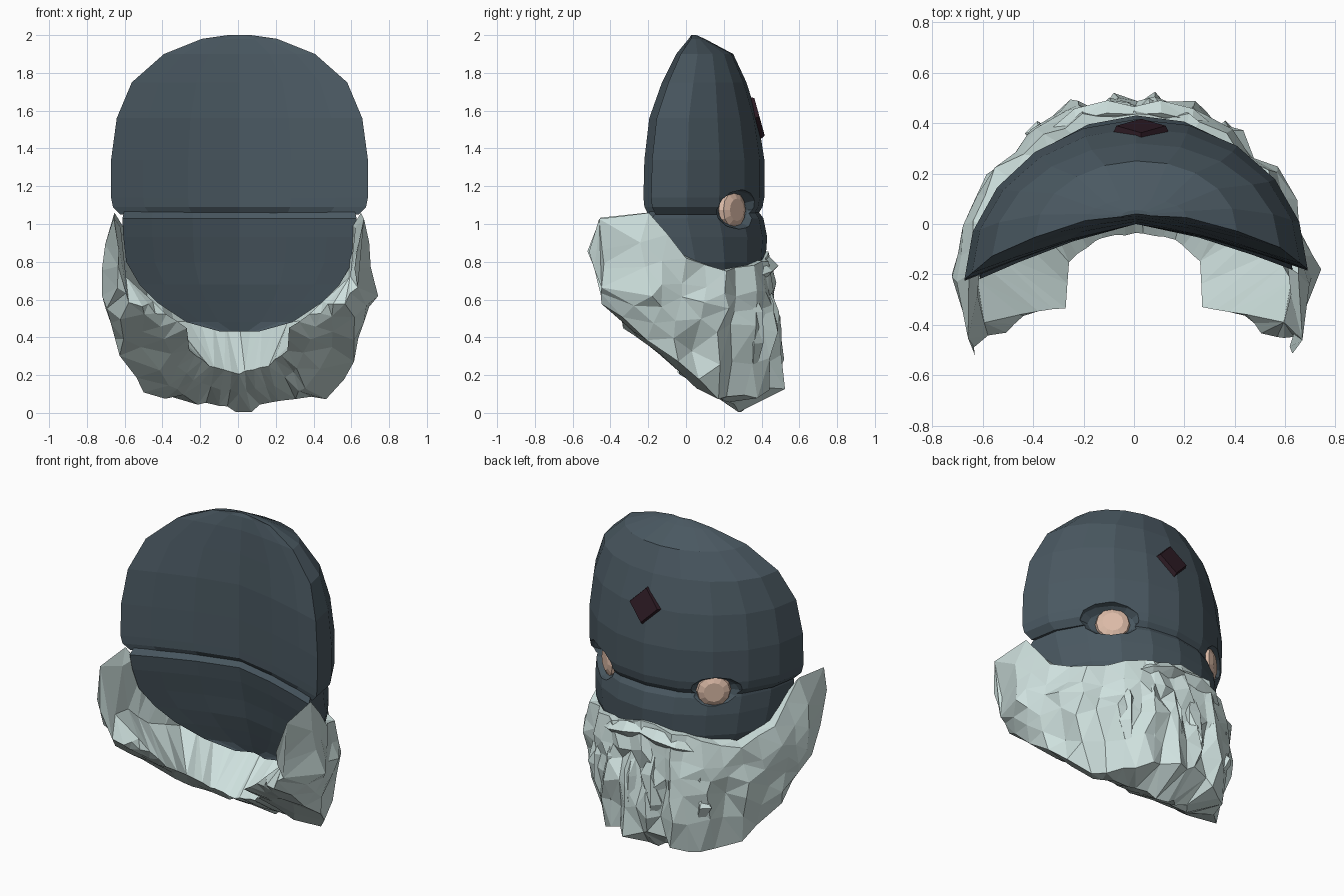
import bpy, bmesh, math, random
from mathutils import Vector, Matrix

random.seed(4)
if "Cube" in bpy.data.objects:
    bpy.data.objects.remove(bpy.data.objects["Cube"])


def material(name, rgb):
    mat = bpy.data.materials.new(name)
    mat.use_nodes = True
    mat.diffuse_color = (*rgb, 1)
    mat.node_tree.nodes["Principled BSDF"].inputs["Base Color"].default_value = (*rgb, 1)
    return mat


slate = material("slate blue", (0.068, 0.098, 0.12))
pale = material("pale grey hair", (0.62, 0.75, 0.73))
skin = material("warm beige", (0.72, 0.50, 0.39))
maroon = material("dark maroon", (0.027, 0.011, 0.018))


def finish(bm, name, mat):
    bmesh.ops.recalc_face_normals(bm, faces=bm.faces)
    mesh = bpy.data.meshes.new(name)
    bm.to_mesh(mesh)
    bm.free()
    mesh.materials.append(mat)
    obj = bpy.data.objects.new(name, mesh)
    bpy.context.collection.objects.link(obj)
    return obj


def loft(name, rings, mat, max_sides=4):
    """Skin a list of closed rings and cap both ends."""
    bm = bmesh.new()
    loops = [[bm.verts.new(p) for p in ring] for ring in rings]
    n = len(loops[0])
    for a, b in zip(loops, loops[1:]):
        for i in range(n):
            j = (i + 1) % n
            bm.faces.new((a[i], a[j], b[j], b[i]))
    for end in (loops[0], loops[-1]):
        bm.faces.new(end)
    bmesh.ops.triangulate(bm, faces=[f for f in bm.faces if len(f.verts) > max_sides])
    return finish(bm, name, mat)


# Curved shell section: elliptical outside, shallow hollow inside, slightly skewed
def shell_ring(z, half, rim, outer, inner, columns=10):
    ring = []
    for i in range(columns + 1):
        t = math.pi * (i / columns - 0.5)
        ring.append((half * math.sin(t), rim + (outer - rim) * math.cos(t), z))
    for s in (0.75, 0.4, 0, -0.4, -0.75):
        ring.append((half * s, inner + (rim - inner) * abs(s) ** 1.3, z))
    return [(x + 0.008, y + 0.03 * x, z) for x, y, z in ring]


# Rows give height, half width, rim depth, front depth, hollow depth
hood_rows = [
    (1.05, 0.63, -0.18, 0.38, 0.03), (1.09, 0.67, -0.2, 0.405, 0),
    (1.14, 0.68, -0.205, 0.415, 0), (1.34, 0.68, -0.2, 0.415, 0),
    (1.56, 0.65, -0.175, 0.38, 0), (1.75, 0.57, -0.11, 0.32, 0.01),
    (1.9, 0.40, -0.04, 0.25, 0.02), (1.98, 0.2, 0.02, 0.1, 0.03),
    (2.0, 0.06, 0.03, 0.055, 0.04)]
mask_rows = [
    (1.07, 0.61, -0.17, 0.38, 0.03), (1.03, 0.62, -0.2, 0.41, 0),
    (0.93, 0.615, -0.18, 0.43, 0.02), (0.8, 0.6, -0.14, 0.42, 0.05),
    (0.68, 0.53, -0.08, 0.39, 0.07), (0.58, 0.43, -0.02, 0.37, 0.1),
    (0.48, 0.28, 0.06, 0.34, 0.13), (0.43, 0.1, 0.11, 0.3, 0.15)]
shells = [loft("upper_hood", [shell_ring(*r) for r in hood_rows], slate),
          loft("lower_mask", [shell_ring(*r) for r in mask_rows], slate)]

# Beard sections from chin to rear tip: top edge, outside, underside, inner edge
chin = [(0, 0.34, 0.86), (0, 0.44, 0.85), (0, 0.46, 0.68), (0, 0.48, 0.45),
        (0, 0.51, 0.17), (0, 0.3, 0.01), (0, -0.03, 0.21)]
cheek = [(0.25, 0.3, 0.8), (0.27, 0.4, 0.8), (0.29, 0.43, 0.65), (0.31, 0.45, 0.45),
         (0.3, 0.42, 0.1), (0.23, 0.22, 0.05), (0.16, -0.06, 0.25)]
jaw = [(0.48, 0.17, 0.76), (0.53, 0.22, 0.74), (0.55, 0.21, 0.62), (0.57, 0.18, 0.45),
       (0.46, 0.15, 0.09), (0.38, 0.05, 0.14), (0.26, -0.15, 0.33)]
side = [(0.58, -0.02, 0.84), (0.63, 0, 0.83), (0.67, -0.02, 0.7), (0.66, -0.06, 0.5),
        (0.63, -0.06, 0.28), (0.5, -0.16, 0.34), (0.27, -0.33, 0.45)]
lobe = [(0.61, -0.17, 0.99), (0.66, -0.2, 1.06), (0.7, -0.24, 0.9), (0.73, -0.19, 0.62),
        (0.62, -0.34, 0.5), (0.5, -0.38, 0.52), (0.38, -0.35, 0.52)]
tip = [(0.62, -0.28, 0.98), (0.66, -0.46, 1.03), (0.62, -0.52, 0.86), (0.64, -0.45, 0.67),
       (0.56, -0.44, 0.58), (0.5, -0.43, 0.57), (0.45, -0.36, 0.59)]


def section(points):
    """Close a section with an inside point and split its long outer edges."""
    p = [Vector(q) for q in points]
    inside = ((p[0] + p[-1]) / 2).lerp(p[3], 0.55)
    return [p[0], p[1], p[2], (p[2] + p[3]) / 2, p[3], (p[3] + p[4]) / 2,
            p[4], p[5], (p[5] + p[6]) / 2, p[6], inside]


half = [section(s) for s in (chin, cheek, jaw, side, lobe, tip)]
mirrored = [[Vector((-p.x, p.y, p.z)) for p in ring] for ring in half[:0:-1]]
stations = mirrored + half
steps_per_span = [1, 2, 2, 3, 4, 4, 3, 2, 2, 1]
rings = []
for a, b, steps in zip(stations, stations[1:], steps_per_span):
    for s in range(steps):
        rings.append([p.lerp(q, s / steps) for p, q in zip(a, b)])
rings.append([p.copy() for p in stations[-1]])

# Shaggy front: alternate columns in and out, then jitter everything
rough = [0.005, 0.02, 0.035, 0.045, 0.045, 0.045, 0.045, 0.03, 0.02, 0.01, 0.01]
for k, ring in enumerate(rings):
    for p, amount in zip(ring, rough):
        out = Vector((p.x, p.y + 0.1, 0)).normalized()
        if p.y > 0.1:
            p += out * amount * (0.45 if k % 2 else -0.45)
        elif p.y < -0.1:
            amount *= 0.5
        p += out * random.uniform(-amount, amount) * 0.5
        p += Vector([random.uniform(-amount, amount) * 0.6 for _ in range(3)])
        p.z = max(p.z, 0)
loft("beard", rings, pale, max_sides=3)


# Tapered locks of hair with a four-sided section
def lock(name, path, radii):
    path = [Vector(p) for p in path]
    rows = []
    for i, (p, r) in enumerate(zip(path, radii)):
        along = path[min(i + 1, len(path) - 1)] - path[max(i - 1, 0)]
        turn = along.to_track_quat('Z', 'Y')
        rows.append([p + turn @ Vector((r * math.cos(a), r * math.sin(a), 0))
                     for a in (0, math.pi / 2, math.pi, math.pi * 1.5)])
    return loft(name, rows, pale, max_sides=3)


for i in range(6):
    x = -0.35 + i * 0.14 + random.uniform(-0.02, 0.02)
    y = 0.45 - 0.75 * x * x
    top = random.uniform(0.6, 0.7)
    low = random.uniform(0.14, 0.26)
    lean = random.uniform(-0.03, 0.03)
    lock("beard_lock", [(x, y - 0.02, top), (x + lean, y, top - 0.12),
                        (x - lean, y + 0.005, (top + low) / 2 - 0.06),
                        (x * 0.9, y, low)], (0.02, 0.055, 0.05, 0.012))
for sgn in (-1, 1):
    lock("moustache", [(0, 0.435, 0.79), (sgn * 0.1, 0.44, 0.78),
                       (sgn * 0.22, 0.415, 0.75), (sgn * 0.36, 0.34, 0.71)],
         (0.03, 0.05, 0.045, 0.008))


# Eye sockets carved into the shells, with faceted discs sunk inside
def facing(sgn, x, y):
    normal = Vector((sgn * 0.62, 0.78, 0))
    return Matrix.Translation((sgn * x, y, 1.075)) @ \
        normal.to_track_quat('Z', 'Y').to_matrix().to_4x4()


def disc_ring(place, radius, height, sides=12):
    angles = [2 * math.pi * i / sides for i in range(sides)]
    return [place @ Vector((radius * math.cos(a), radius * math.sin(a), height))
            for a in angles]


for sgn, word in ((1, "left"), (-1, "right")):
    bm = bmesh.new()
    bmesh.ops.create_uvsphere(bm, u_segments=12, v_segments=8, radius=1)
    bm.transform(facing(sgn, 0.425, 0.305) @ Matrix.Diagonal((0.195, 0.108, 0.115, 1)))
    cutter = finish(bm, word + "_socket_cutter", slate)
    cutter.hide_render = True
    cutter.display_type = 'WIRE'
    for shell in shells:
        cut = shell.modifiers.new(word + "_socket", 'BOOLEAN')
        cut.operation = 'DIFFERENCE'
        cut.object = cutter
    place = facing(sgn, 0.357, 0.233)
    profile = [(0.07, -0.05), (0.102, 0.005), (0.095, 0.03), (0.06, 0.047)]
    loft(word + "_eye", [disc_ring(place, r, h) for r, h in profile], skin)

# Faceted forehead gem
bm = bmesh.new()
bmesh.ops.create_cone(bm, cap_ends=True, segments=4, radius1=1, radius2=0.85, depth=1)
bm.transform(Matrix.Translation((0.028, 0.37, 1.562)) @ Matrix.Rotation(-1.3, 4, 'X')
             @ Matrix.Diagonal((0.115, 0.122, 0.04, 1)))
finish(bm, "forehead_gem", maroon)
